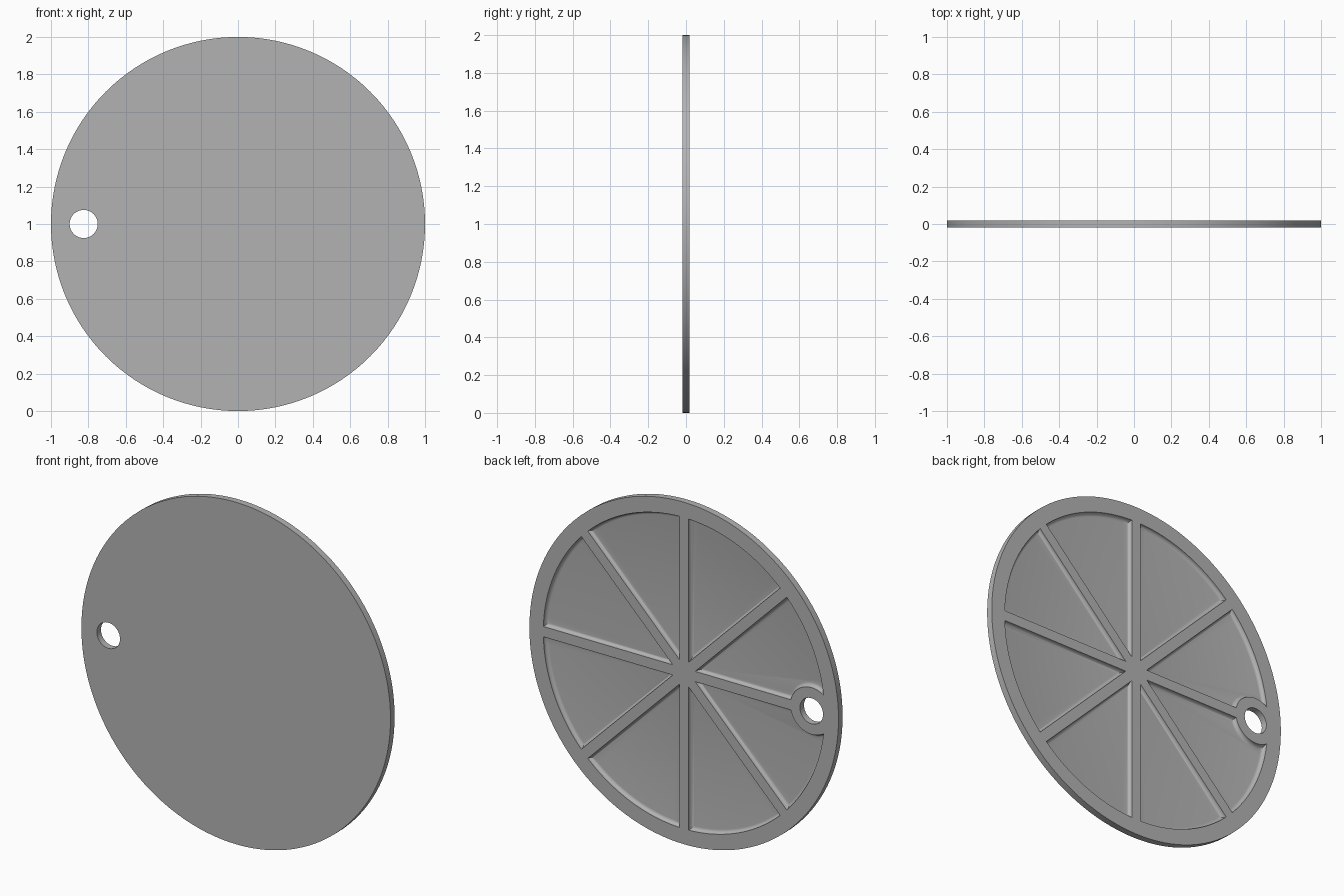
import bpy, bmesh, math
from math import sin, cos, asin, atan2, sqrt, pi

cube = bpy.data.objects.get("Cube")
if cube:
    bpy.data.objects.remove(cube, do_unlink=True)

HALF = 0.019        # half the plate thickness
FLOOR = -0.004      # y of the pocket floors
FILLET = 0.02       # rounding between pocket wall and floor
RIB = 0.03          # half the rib width
RIM = 0.91          # inner radius of the rim
HOLE_X, HOLE_R, BOSS_R = 0.825, 0.075, 0.137

grey = bpy.data.materials.new("plain grey")
grey.use_nodes = True
grey.diffuse_color = (0.45, 0.45, 0.45, 1)
grey.node_tree.nodes["Principled BSDF"].inputs["Base Color"].default_value = (0.45, 0.45, 0.45, 1)


def arc(radius, start, end, steps, cx=0.0):
    angles = [start + (end - start) * i / steps for i in range(steps + 1)]
    return [(cx + radius * cos(a), radius * sin(a)) for a in angles]


def pocket_outline(inset, boss):
    """Wedge between two ribs, from angle 0 to 45 degrees, optionally cut by the boss."""
    h, rim = RIB + inset, RIM - inset
    tip = h / sin(pi / 8)
    points = [(tip * cos(pi / 8), tip * sin(pi / 8))]
    start, end = asin(h / rim), pi / 4 - asin(h / rim)
    if boss:
        r = BOSS_R + inset
        meet_x = (HOLE_X ** 2 + rim ** 2 - r ** 2) / (2 * HOLE_X)
        meet_y = sqrt(rim ** 2 - meet_x ** 2)
        points += arc(r, pi - asin(h / r), atan2(meet_y, meet_x - HOLE_X), 16, HOLE_X)
        start = atan2(meet_y, meet_x)
        return points + arc(rim, start, end, 16)[1:]
    return points + arc(rim, start, end, 20)


def loft(bm, layers):
    """Join equal outlines, given as (points, y), into a closed solid."""
    rings = [[bm.verts.new((x, y, z)) for x, z in pts] for pts, y in layers]
    for a, b in zip(rings, rings[1:]):
        for i in range(len(a)):
            j = (i + 1) % len(a)
            bm.faces.new((a[i], a[j], b[j], b[i]))
    bm.faces.new(rings[0])
    bm.faces.new(rings[-1])


def make_object(name, bm):
    bmesh.ops.recalc_face_normals(bm, faces=bm.faces)
    mesh = bpy.data.meshes.new(name)
    bm.to_mesh(mesh)
    bm.free()
    mesh.materials.append(grey)
    obj = bpy.data.objects.new(name, mesh)
    bpy.context.collection.objects.link(obj)
    obj.location.z = 1
    return obj


def turned(points, angle, flip):
    result = []
    for x, z in points:
        z = -z if flip else z
        result.append((x * cos(angle) - z * sin(angle), x * sin(angle) + z * cos(angle)))
    return result


# Round plate
bm = bmesh.new()
circle = arc(1, 0, 2 * pi, 128)[:-1]
loft(bm, [(circle, -HALF), (circle, HALF)])
plate = make_object("round_plate", bm)

# Pockets between the ribs, and the round hole
bm = bmesh.new()
profile = [(0, HALF + 0.02)]
for i in range(6):
    a = i / 5 * pi / 2
    profile.append((FILLET * (1 - cos(a)), FLOOR + FILLET * (1 - sin(a))))
for k in range(8):
    boss = k in (3, 4)
    angle, flip = (pi, k == 3) if boss else (k * pi / 4, False)
    loft(bm, [(turned(pocket_outline(o, boss), angle, flip), y) for o, y in profile])
hole = arc(HOLE_R, 0, 2 * pi, 48, -HOLE_X)[:-1]
loft(bm, [(hole, -HALF - 0.02), (hole, HALF + 0.02)])
cutter = make_object("pocket_cutter", bm)
cutter.hide_render = True

# Carve the plate
carve = plate.modifiers.new("pockets", "BOOLEAN")
carve.operation = "DIFFERENCE"
carve.solver = "EXACT"
carve.object = cutter
bpy.ops.object.select_all(action="DESELECT")
bpy.context.view_layer.objects.active = plate
plate.select_set(True)
bpy.ops.object.modifier_apply(modifier=carve.name)
bpy.data.objects.remove(cutter, do_unlink=True)
bpy.ops.object.shade_smooth_by_angle(angle=math.radians(30))
